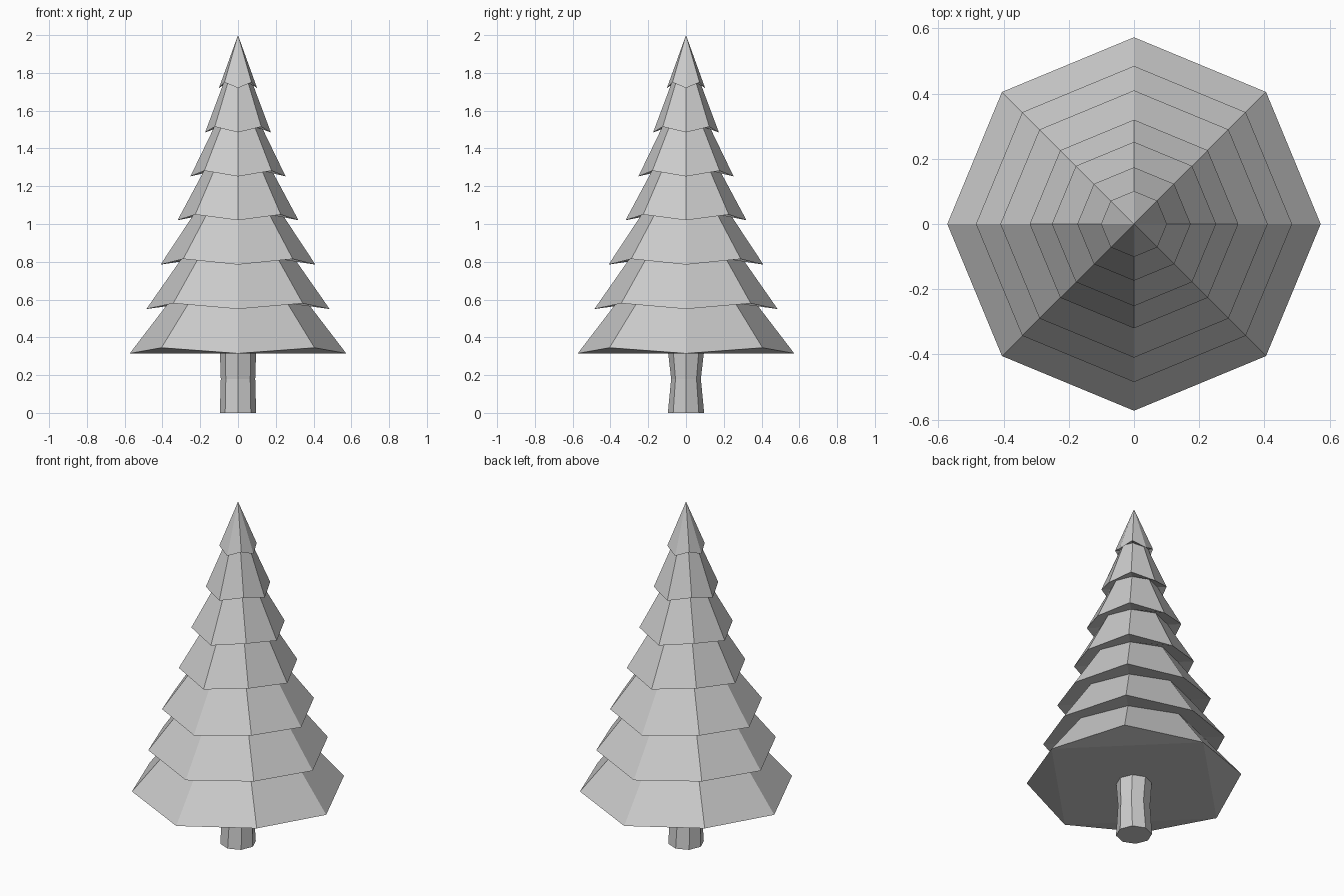
import bpy, bmesh
from math import sin, cos, pi

if "Cube" in bpy.data.objects:
    bpy.data.objects.remove(bpy.data.objects["Cube"])

SIDES = 8


def ring(bm, r, z, lift=0.0, squash=(1, 1)):
    """Octagon with corners on the axes; every second corner is raised by lift."""
    return [bm.verts.new((r * squash[0] * cos(i * 2 * pi / SIDES),
                          r * squash[1] * sin(i * 2 * pi / SIDES),
                          z + (lift if i % 2 else 0))) for i in range(SIDES)]


def bridge(bm, a, b):
    for i in range(SIDES):
        j = (i + 1) % SIDES
        bm.faces.new((a[i], a[j], b[j], b[i]))


def finish(bm, name):
    bmesh.ops.recalc_face_normals(bm, faces=bm.faces[:])
    mesh = bpy.data.meshes.new(name)
    bm.to_mesh(mesh)
    bm.free()
    obj = bpy.data.objects.new(name, mesh)
    bpy.context.collection.objects.link(obj)
    return obj


# Foliage: one stepped shell, (rim radius, rim height, radius where it tucks under the next tier)
tiers = [(0.573, 0.315, 0.37), (0.485, 0.55, 0.30), (0.41, 0.785, 0.235),
         (0.32, 1.02, 0.18), (0.252, 1.252, 0.125), (0.174, 1.485, 0.075),
         (0.101, 1.72, 0)]
bm = bmesh.new()
inner = None
for k, (r, z, neck) in enumerate(tiers):
    rim = ring(bm, r, z, 0.03)
    if inner:
        bridge(bm, inner, rim)
    else:
        # Underside: flat square between the low corners, plus four raised ears
        bm.faces.new(rim[::2])
        for i in range(0, SIDES, 2):
            bm.faces.new((rim[i], rim[i + 1], rim[(i + 2) % SIDES]))
    if neck:
        inner = ring(bm, neck, tiers[k + 1][1] + 0.03)
        bridge(bm, rim, inner)
    else:
        tip = bm.verts.new((0, 0, 2.0))
        for i in range(SIDES):
            bm.faces.new((rim[i], rim[(i + 1) % SIDES], tip))
finish(bm, "foliage")

# Trunk: octagonal post, slightly pinched halfway up
bm = bmesh.new()
rings = [ring(bm, 0.096, 0), ring(bm, 0.096, 0.18, squash=(0.95, 0.82)),
         ring(bm, 0.096, 0.33)]
for a, b in zip(rings, rings[1:]):
    bridge(bm, a, b)
bm.faces.new(rings[0])
bm.faces.new(rings[-1])
finish(bm, "trunk")
